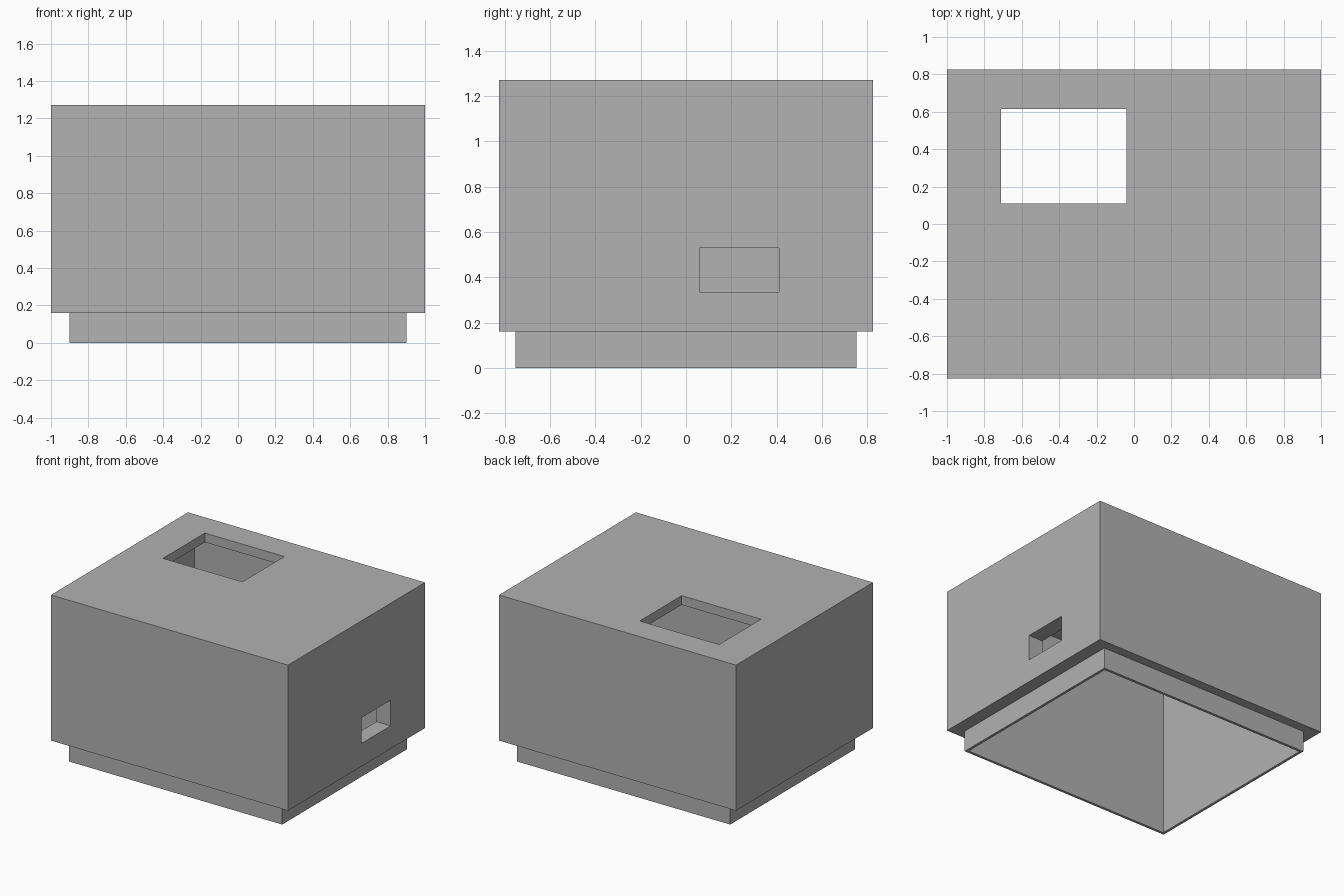
import bpy
from mathutils import Vector

default = bpy.data.objects.get("Cube")
if default:
    bpy.data.objects.remove(default, do_unlink=True)

grey = bpy.data.materials.new("plain_grey")
grey.use_nodes = True
colour = (0.445, 0.445, 0.445, 1)
grey.diffuse_color = colour
grey.node_tree.nodes["Principled BSDF"].inputs["Base Color"].default_value = colour


def box(name, low, high):
    """Box spanning two opposite corners."""
    low, high = Vector(low), Vector(high)
    bpy.ops.mesh.primitive_cube_add(size=1)
    obj = bpy.context.object
    obj.name = name
    for v in obj.data.vertices:
        v.co = Vector(((a + b) / 2 + c * (b - a)) for a, b, c in zip(low, high, v.co))
    obj.data.materials.append(grey)
    return obj


def combine(target, tool, operation):
    """Apply a boolean and discard the tool object."""
    tool.hide_render = True
    mod = target.modifiers.new(tool.name, "BOOLEAN")
    mod.operation = operation
    mod.solver = "EXACT"
    mod.object = tool
    bpy.context.view_layer.objects.active = target
    bpy.ops.object.modifier_apply(modifier=mod.name)
    bpy.data.objects.remove(tool, do_unlink=True)


height, ledge = 1.27, 0.16
lip_x, lip_y = 0.9, 0.753
wall, roof = 0.02, 0.07
in_x, in_y = lip_x - wall, lip_y - wall

# Thick-walled housing with a recessed lip underneath
housing = box("housing", (-1, -0.825, ledge), (1, 0.825, height))
lip = box("base_lip", (-lip_x, -lip_y, 0), (lip_x, lip_y, ledge + 0.1))
combine(housing, lip, "UNION")

# Hollow inside, open at the bottom
cavity = box("cavity", (-in_x, -in_y, -0.1), (in_x, in_y, height - roof))
combine(housing, cavity, "DIFFERENCE")

# Window through the roof
roof_window = box("roof_window", (-0.71, 0.11, 1), (-0.04, 0.615, 1.5))
combine(housing, roof_window, "DIFFERENCE")

# Port through the side wall
side_port = box("side_port", (0.7, 0.06, 0.335), (1.2, 0.41, 0.53))
combine(housing, side_port, "DIFFERENCE")

# Flat faces, one material throughout
housing.data.materials.clear()
housing.data.materials.append(grey)
for face in housing.data.polygons:
    face.use_smooth = False
    face.material_index = 0
